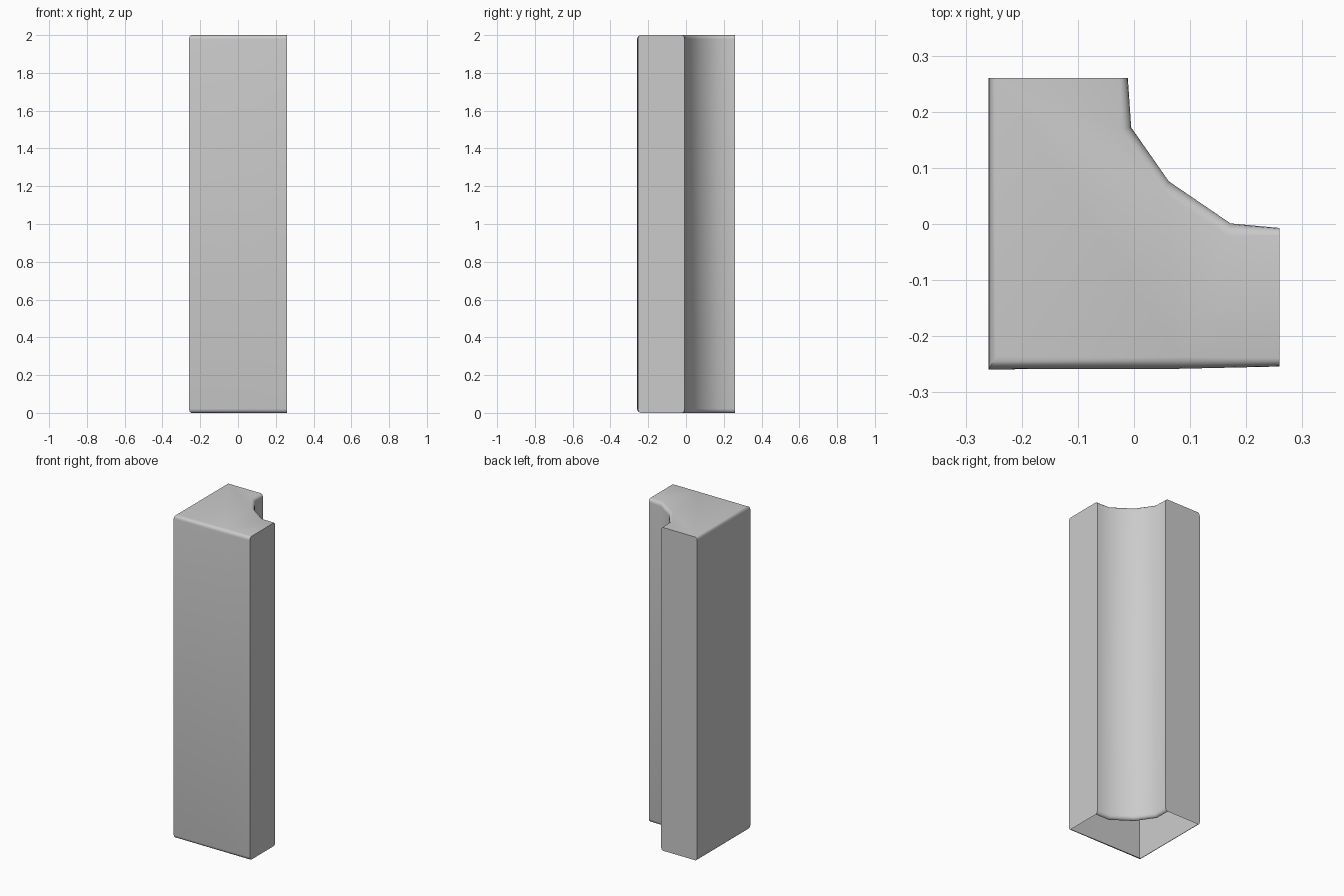
import bpy, bmesh, math

if "Cube" in bpy.data.objects:
    bpy.data.objects.remove(bpy.data.objects["Cube"])

# Plan outline, counter-clockwise: widest section, and the section at the rounded rims
OUTER = [(-.259, -.259), (.08, -.258), (.259, -.254), (.259, -.007), (.172, .001),
         (.062, .076), (-.005, .172), (-.011, .26), (-.259, .26)]
INNER = [(-.246, -.236), (.08, -.237), (.259, -.239), (.259, -.021), (.167, -.021),
         (.049, .060), (-.025, .168), (-.026, .26), (-.246, .26)]
HEIGHT, RIM, STEPS = 2.0, 0.022, 4


def section(bm, t, z):
    """One ring; t = 0 is the outer outline, t = 1 the inner outline."""
    return [bm.verts.new((a[0] + (b[0] - a[0]) * t, a[1] + (b[1] - a[1]) * t, z))
            for a, b in zip(OUTER, INNER)]


# Quarter-round rim: (inset, distance from the end)
rim = []
for k in range(STEPS + 1):
    a = math.pi / 2 * k / STEPS
    rim.append((1 - math.sin(a), RIM * (1 - math.cos(a))))
levels = rim + [(t, HEIGHT - d) for t, d in reversed(rim)]

bm = bmesh.new()
rings = [section(bm, t, z) for t, z in levels]

# Side walls
n = len(OUTER)
for low, high in zip(rings, rings[1:]):
    for i in range(n):
        j = (i + 1) % n
        bm.faces.new((low[i], low[j], high[j], high[i]))

# Closed top; the underside is left open
bm.faces.new(rings[-1])

mesh = bpy.data.meshes.new("corner_post")
bm.to_mesh(mesh)
bm.free()
post = bpy.data.objects.new("corner_post", mesh)
bpy.context.collection.objects.link(post)

# Smooth cove and rims, crisp corners
bpy.context.view_layer.objects.active = post
post.select_set(True)
bpy.ops.object.shade_smooth_by_angle(angle=math.radians(36))
